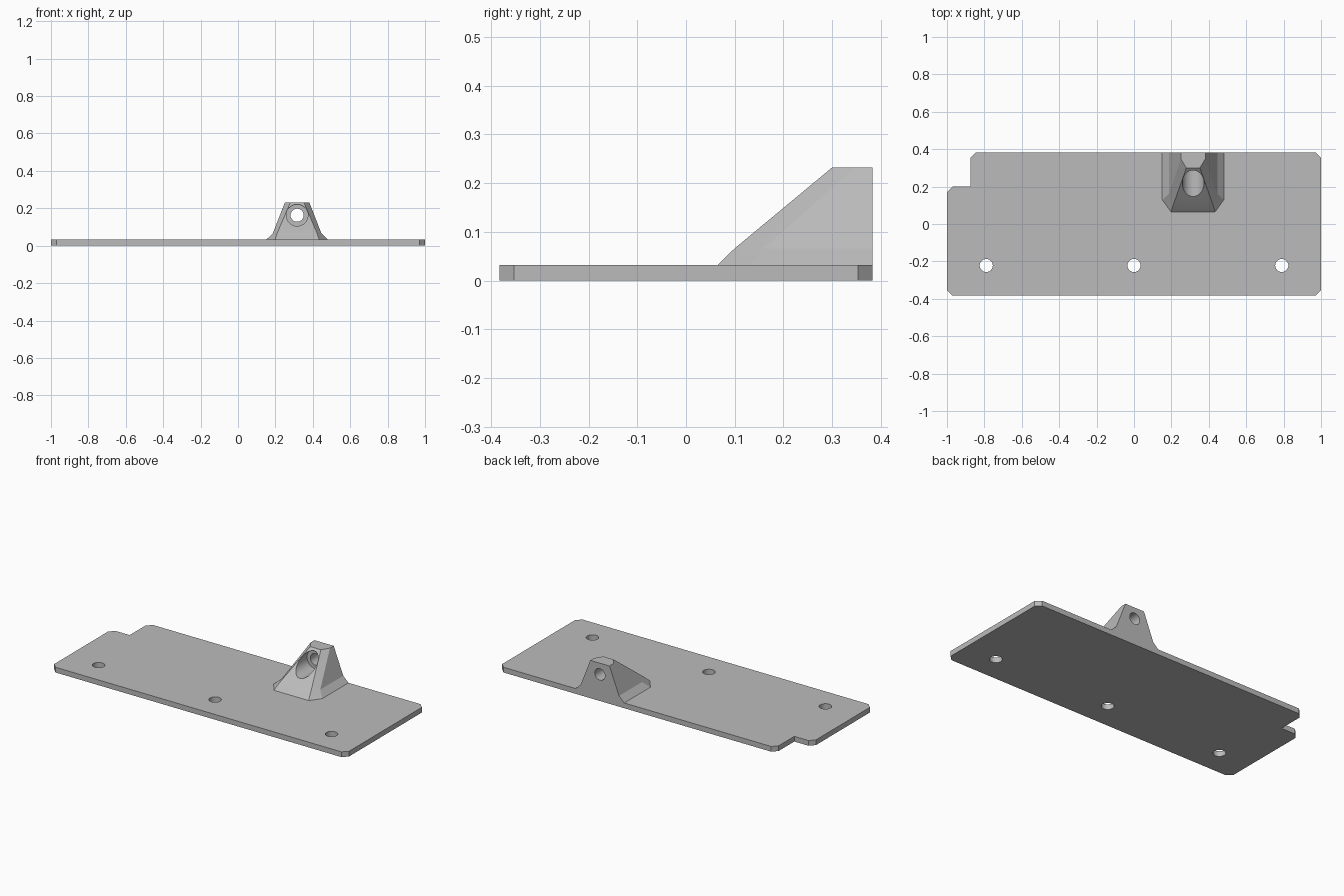
import bpy, bmesh, math

cube = bpy.data.objects.get("Cube")
if cube:
    bpy.data.objects.remove(cube, do_unlink=True)

grey = bpy.data.materials.new("plain grey")
grey.use_nodes = True
colour = (0.5, 0.5, 0.5, 1)
grey.diffuse_color = colour
grey.node_tree.nodes["Principled BSDF"].inputs["Base Color"].default_value = colour

THICK, BACK, BOSS_X = 0.032, 0.383, 0.316


def loft(name, rings):
    """Closed solid through a stack of matching rings."""
    bm = bmesh.new()
    loops = [[bm.verts.new(p) for p in ring] for ring in rings]
    n = len(loops[0])
    for low, high in zip(loops, loops[1:]):
        for i in range(n):
            j = (i + 1) % n
            bm.faces.new((low[i], low[j], high[j], high[i]))
    bm.faces.new(loops[0][::-1])
    bm.faces.new(loops[-1])
    bmesh.ops.recalc_face_normals(bm, faces=bm.faces)
    mesh = bpy.data.meshes.new(name)
    bm.to_mesh(mesh)
    bm.free()
    mesh.materials.append(grey)
    obj = bpy.data.objects.new(name, mesh)
    bpy.context.collection.objects.link(obj)
    return obj


def drill(target, name, location, radius, depth, along_y=False):
    """Cut a round hole centred on location."""
    turn = (math.pi / 2, 0, 0) if along_y else (0, 0, 0)
    bpy.ops.mesh.primitive_cylinder_add(vertices=48, radius=radius, depth=depth,
                                        location=location, rotation=turn)
    cutter = bpy.context.object
    cutter.name = name
    cutter.data.materials.append(grey)
    mod = target.modifiers.new(name, "BOOLEAN")
    mod.operation, mod.solver, mod.object = "DIFFERENCE", "EXACT", cutter
    bpy.context.view_layer.objects.active = target
    bpy.ops.object.modifier_apply(modifier=name)
    bpy.data.objects.remove(cutter, do_unlink=True)


def smooth(obj):
    bpy.ops.object.select_all(action="DESELECT")
    obj.select_set(True)
    bpy.context.view_layer.objects.active = obj
    bpy.ops.object.shade_smooth_by_angle(angle=math.radians(15))


# Base plate with clipped corners and a notch at the back
c = 0.03
outline = [(-1 + c, -BACK), (1 - c, -BACK), (1, -BACK + c), (1, BACK - c),
           (1 - c, BACK), (-0.875 + c, BACK), (-0.875, BACK - c),
           (-0.875, 0.2), (-1 + c, 0.2), (-1, 0.2 - c), (-1, -BACK + c)]
plate = loft("base_plate", [[(x, y, z) for x, y in outline] for z in (0, THICK)])
for x in (-0.79, 0, 0.79):
    drill(plate, "screw_hole", (x, -0.222, 0), 0.035, 0.2)
smooth(plate)


# Tapered lug: each ring gives height, side half width, front half width,
# front y and the y where the corner facet meets the side
def lug_ring(z, side, front, y_front, y_side):
    half = [(front, y_front), (side, y_side), (side, BACK)]
    points = half + [(-x, y) for x, y in reversed(half)]
    return [(BOSS_X + x, y, z) for x, y in points]


lug = loft("lug", [lug_ring(THICK, 0.165, 0.118, 0.065, 0.13),
                   lug_ring(0.066, 0.13, 0.107, 0.1, 0.16),
                   lug_ring(0.232, 0.065, 0.036, 0.3, 0.347)])
# Counterbore from the front, then the narrow through hole
drill(lug, "counterbore", (BOSS_X, 0.15, 0.163), 0.058, 0.3, True)
drill(lug, "through_hole", (BOSS_X, 0.3, 0.163), 0.035, 0.4, True)
smooth(lug)
